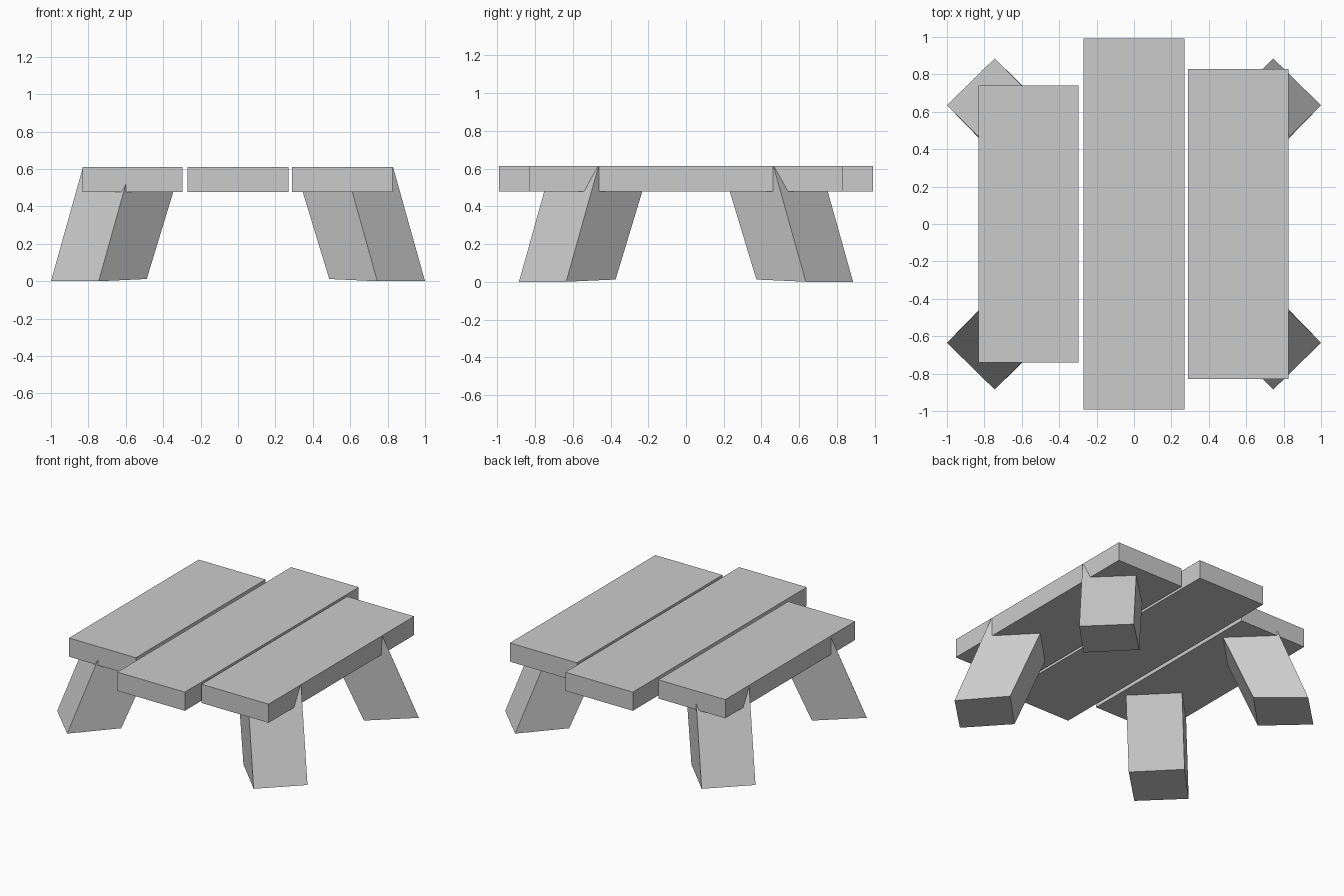
import bpy, bmesh

if "Cube" in bpy.data.objects:
    bpy.data.objects.remove(bpy.data.objects["Cube"])


def make_prism(name, bottom, top):
    """Closed four-sided prism between two rings of points."""
    bm = bmesh.new()
    b = [bm.verts.new(p) for p in bottom]
    t = [bm.verts.new(p) for p in top]
    bm.faces.new(b[::-1])
    bm.faces.new(t)
    for i in range(4):
        j = (i + 1) % 4
        bm.faces.new((b[i], b[j], t[j], t[i]))
    bmesh.ops.recalc_face_normals(bm, faces=bm.faces)
    mesh = bpy.data.meshes.new(name)
    bm.to_mesh(mesh)
    bm.free()
    obj = bpy.data.objects.new(name, mesh)
    bpy.context.collection.objects.link(obj)
    return obj


# Table top: three planks of different lengths
Z0, Z1 = 0.477, 0.612
for name, x0, x1, y in (("left_plank", -0.832, -0.298, 0.74),
                        ("middle_plank", -0.27, 0.27, 0.992),
                        ("right_plank", 0.29, 0.826, 0.83)):
    ring = [(x0, -y), (x1, -y), (x1, y), (x0, y)]
    make_prism(name, [(*p, Z0) for p in ring], [(*p, Z1) for p in ring])

# Splayed legs: square section turned 45 degrees, leaning in towards the top
TOP = 0.608
foot = [(1.0, 0.635, 0.0), (0.745, 0.885, 0.0),
        (0.488, 0.635, 0.012), (0.745, 0.373, 0.012)]
lean = (0.28, 0.28, 0.305, 0.30)
for side, sx in (("left", -1), ("right", 1)):
    for end, sy in (("front", -1), ("back", 1)):
        bottom = [(sx * x, sy * y, z) for x, y, z in foot]
        # inner corners lean slightly more than the outer ones
        top = [(sx * (x - k * (TOP - z)),
                sy * (y - (0.28 if k == 0.28 else 0.303) * (TOP - z)), TOP)
               for (x, y, z), k in zip(foot, lean)]
        make_prism(f"{end}_{side}_leg", bottom, top)
